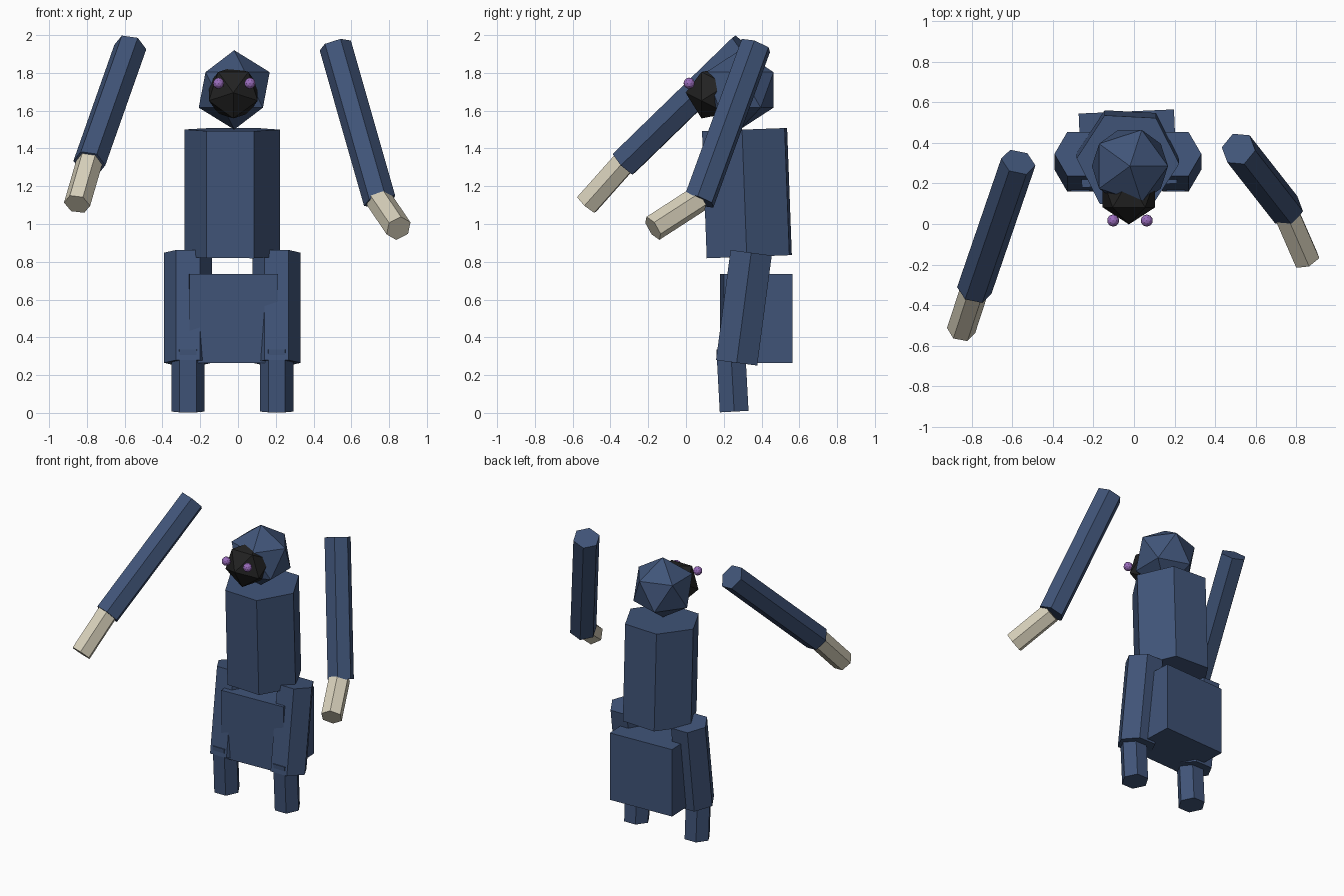
import bpy
from math import radians
from mathutils import Vector, Matrix

old = bpy.data.objects.get("Cube")
if old:
    bpy.data.objects.remove(old, do_unlink=True)


def material(name, rgb):
    mat = bpy.data.materials.new(name)
    mat.use_nodes = True
    colour = (*rgb, 1)
    mat.diffuse_color = colour
    mat.node_tree.nodes["Principled BSDF"].inputs["Base Color"].default_value = colour
    return mat


navy = material("navy cloth", (0.052, 0.09, 0.19))
cream = material("cream", (0.69, 0.64, 0.5))
black = material("black", (0.016, 0.016, 0.016))
purple = material("purple", (0.32, 0.15, 0.5))


def finish(name, mat):
    obj = bpy.context.object
    obj.name = name
    obj.data.materials.append(mat)
    return obj


def prism(name, start, end, radius, mat, twist=0):
    """Six-sided prism between two points, with corners toward the sides."""
    a, b = Vector(start), Vector(end)
    axis = a - b if a.z > b.z else b - a
    bpy.ops.mesh.primitive_cylinder_add(vertices=6, radius=radius, depth=axis.length)
    obj = finish(name, mat)
    tilt = Vector((0, 0, 1)).rotation_difference(axis).to_matrix().to_4x4()
    spin = Matrix.Rotation(radians(30 + twist), 4, "Z")
    obj.matrix_world = Matrix.Translation((a + b) / 2) @ tilt @ spin
    return obj


def ball(name, centre, radius, mat, detail=1):
    bpy.ops.mesh.primitive_ico_sphere_add(subdivisions=detail, radius=radius, location=centre)
    return finish(name, mat)


# Body
MID = -0.03
prism("torso", (MID, 0.335, 0.827), (MID, 0.31, 1.5), 0.253, navy, -3)
bpy.ops.mesh.primitive_cube_add(size=1, location=(MID, 0.372, 0.5),
                                rotation=(0, 0, radians(2.5)))
finish("pelvis", navy).scale = (0.47, 0.365, 0.47)

# Legs
for side, s in (("left", 1), ("right", -1)):
    x = MID + s * 0.235
    prism(side + "_thigh", (x, 0.345, 0.848), (x, 0.268, 0.265), 0.127, navy)
    prism(side + "_shin", (x, 0.237, 0.34), (x, 0.255, 0.007), 0.088, navy)

# Raised, detached arms
prism("right_arm", (-0.57, 0.305, 1.937), (-0.787, -0.328, 1.322), 0.087, navy, -8)
prism("right_forearm", (-0.785, -0.32, 1.335), (-0.852, -0.525, 1.105), 0.071, cream, -8)
prism("left_arm", (0.515, 0.37, 1.945), (0.75, 0.07, 1.122), 0.087, navy, -8)
prism("left_forearm", (0.745, 0.065, 1.132), (0.85, -0.175, 0.977), 0.071, cream, -8)

# Head, face mask with its point forward, and eyes
ball("head", (-0.02, 0.285, 1.71), 0.21, navy)
face = ball("face", (-0.025, 0.15, 1.695), 0.152, black)
face.matrix_world = (Matrix.Translation(face.location) @ Matrix.Rotation(radians(90), 4, "X")
                     @ Matrix.Rotation(radians(-90), 4, "Z"))
for side, x in (("left", 0.063), ("right", -0.103)):
    ball(side + "_eye", (x, 0.017, 1.745), 0.03, purple, 2)
